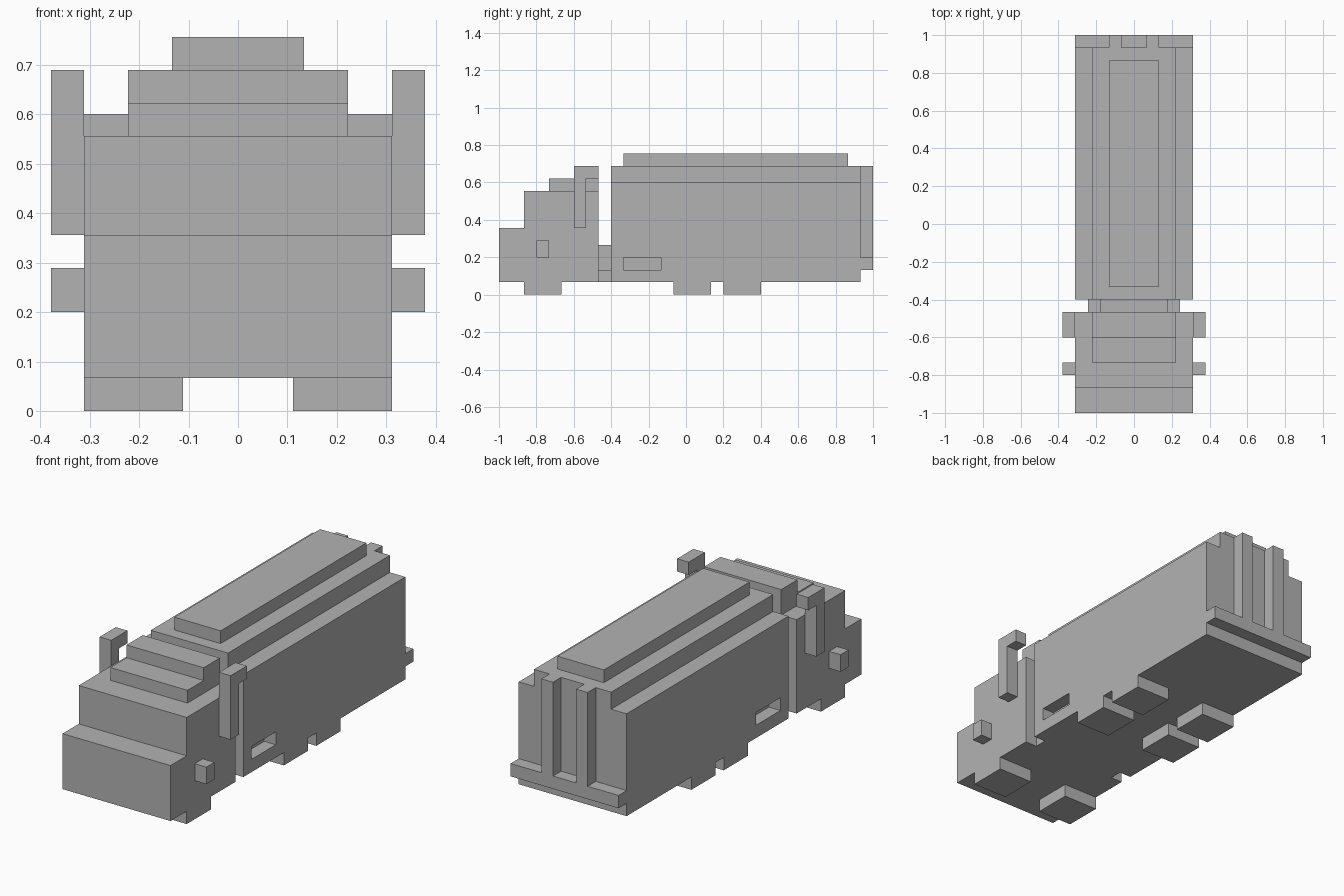
import bpy
import bmesh

cube = bpy.data.objects.get("Cube")
if cube:
    bpy.data.objects.remove(cube, do_unlink=True)

UNIT = 1 / 45  # block grid step

grey = bpy.data.materials.new("plain grey")
grey.use_nodes = True
colour = (0.45, 0.45, 0.45, 1)
grey.diffuse_color = colour
grey.node_tree.nodes["Principled BSDF"].inputs["Base Color"].default_value = colour


def prism(name, profile, start, end, axis):
    """Extrude a profile along x (profile is y, z) or along y (profile is x, z)."""
    bm = bmesh.new()

    def place(a, b, depth):
        point = (depth, a, b) if axis == "x" else (a, depth, b)
        return bm.verts.new([c * UNIT for c in point])

    near = [place(a, b, start) for a, b in profile]
    far = [place(a, b, end) for a, b in profile]
    bm.faces.new(near)
    bm.faces.new(far)
    for i in range(len(near)):
        j = (i + 1) % len(near)
        bm.faces.new((near[i], near[j], far[j], far[i]))
    bmesh.ops.recalc_face_normals(bm, faces=bm.faces)
    mesh = bpy.data.meshes.new(name)
    bm.to_mesh(mesh)
    bm.free()
    mesh.materials.append(grey)
    obj = bpy.data.objects.new(name, mesh)
    bpy.context.collection.objects.link(obj)
    return obj


def box(name, x, y, z):
    corners = [(y[0], z[0]), (y[1], z[0]), (y[1], z[1]), (y[0], z[1])]
    return prism(name, corners, x[0], x[1], "x")


def mirrored(profile):
    return profile + [(-a, b) for a, b in reversed(profile)]


# Cab with stepped bonnet, and stepped roof on top
cab_side = [(-45, 3), (-21, 3), (-21, 25), (-39, 25), (-39, 16), (-45, 16)]
prism("cab", cab_side, -14, 14, "x")
roof_side = [(-33, 25), (-21, 25), (-21, 31), (-27, 31), (-27, 28), (-33, 28)]
prism("cab_roof", roof_side, -10, 10, "x")

# Coupling between cab and cargo body
coupling = mirrored([(11, 3), (11, 6), (8, 6), (8, 12)])
prism("coupling", coupling, -21, -18, "y")

# Cargo body with stepped shoulders and a raised roof panel
body_section = mirrored([(14, 3), (14, 27), (10, 27), (10, 31)])
body = prism("cargo_body", body_section, -18, 42, "y")
box("roof_panel", (-6, 6), (-15, 39), (31, 34))

# Rear bumper
box("rear_bumper", (-14, 14), (42, 45), (6, 9))

for side, s in (("left", 1), ("right", -1)):
    # Recessed slot in the cargo side
    cutter = box(side + "_slot_cutter", (s * 11, s * 15), (-15, -6), (6, 9))
    cutter.hide_render = True
    cutter.hide_set(True)
    cut = body.modifiers.new(side + "_slot", "BOOLEAN")
    cut.operation = "DIFFERENCE"
    cut.solver = "EXACT"
    cut.object = cutter

    # Hooked exhaust stack and side block on the cab
    stack = [(-27, 16), (-24, 16), (-24, 28), (-21, 28), (-21, 31), (-27, 31)]
    prism(side + "_stack", stack, s * 14, s * 17, "x")
    box(side + "_side_block", (s * 14, s * 17), (-36, -33), (9, 13))

    # Rear door rib
    box(side + "_door_rib", (s * 3, s * 6), (42, 45), (9, 31))

    # Block wheels
    for place, y in (("front", -39), ("middle", -3), ("rear", 9)):
        box(f"{side}_{place}_wheel", (s * 5, s * 14), (y, y + 9), (0, 3))

# Bake the slots and drop the cutters
bpy.context.view_layer.update()
graph = bpy.context.evaluated_depsgraph_get()
carved = bpy.data.meshes.new_from_object(body.evaluated_get(graph))
body.modifiers.clear()
body.data = carved
for obj in [o for o in bpy.data.objects if o.name.endswith("_slot_cutter")]:
    bpy.data.objects.remove(obj, do_unlink=True)
